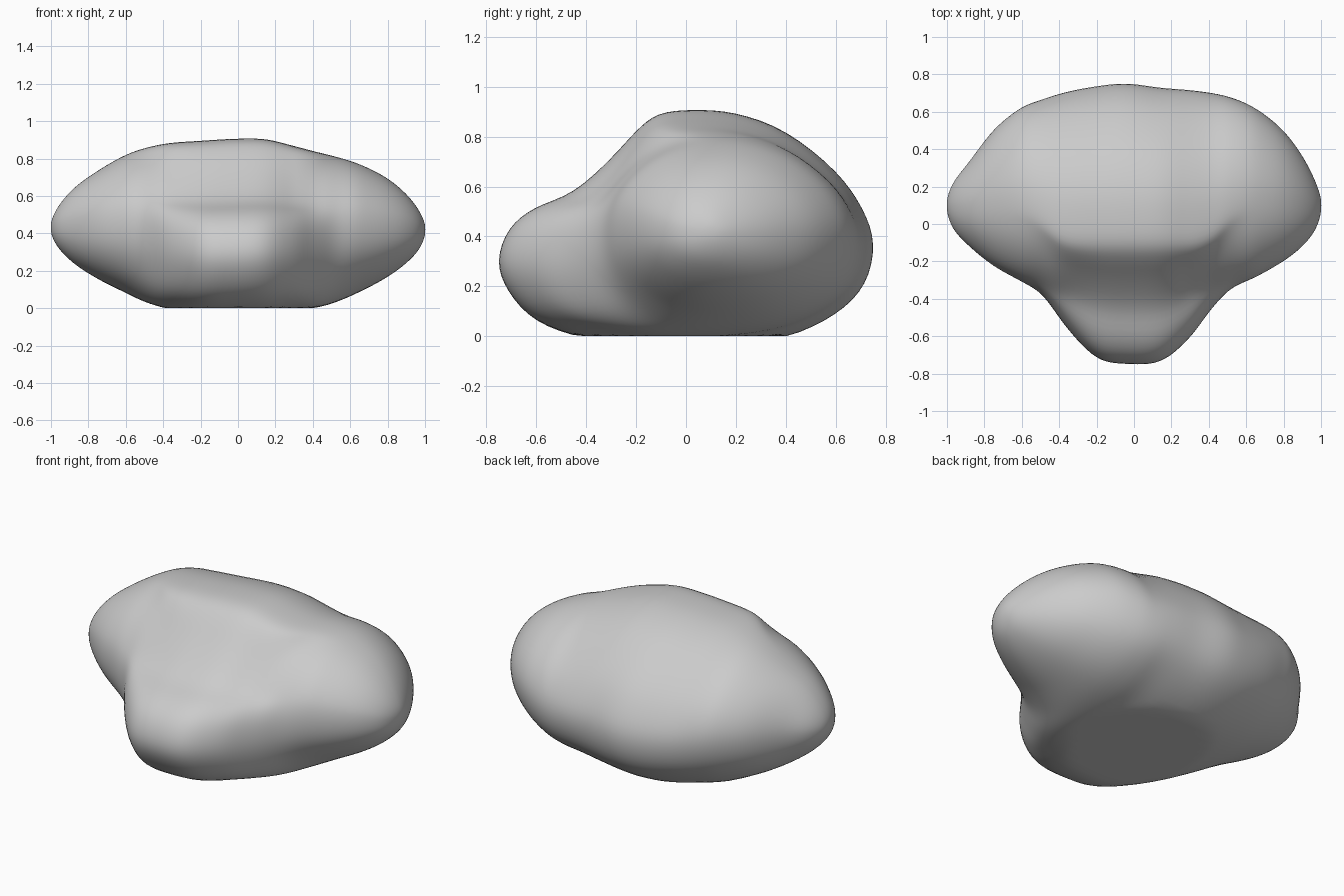
import bpy
import bmesh
from math import pi

cube = bpy.data.objects.get("Cube")
if cube:
    bpy.data.objects.remove(cube, do_unlink=True)

# Middle cross-section (y, z), from the snout tip over the top and back underneath
MIDDLE = [(-.75, .3), (-.705, .43), (-.6, .515), (-.45, .575), (-.3, .71), (-.2, .82),
          (-.11, .89), (.03, .905), (.2, .893), (.4, .82), (.6, .66), (.705, .51),
          (.75, .37), (.715, .21), (.6, .09), (.4, -.005), (.15, -.04), (-.15, -.04),
          (-.4, -.01), (-.6, .06), (-.71, .18)]
BROW = -.11  # where the top breaks down towards the snout

# Sections from right to left: x, front, back, bottom, top, snout strength
STATIONS = [(-1.003, .1, .1, .43, .43, 0),
            (-.97, -.02, .215, .335, .53, 0),
            (-.88, -.12, .335, .24, .64, 0),
            (-.75, -.225, .505, .155, .735, 0),
            (-.61, -.305, .62, .085, .815, .1),
            (-.49, -.385, .67, .03, .857, .4),
            (-.36, -.56, .71, -.005, .88, .85),
            (-.2, -.72, .74, -.035, .89, 1),
            (-.04, -.752, .755, -.04, .9, 1),
            (.14, -.74, .732, -.03, .9, 1),
            (.29, -.62, .72, -.005, .865, 1),
            (.41, -.465, .705, .003, .835, .75),
            (.52, -.35, .68, .03, .81, .3),
            (.65, -.285, .62, .085, .77, 0),
            (.79, -.205, .51, .16, .7, 0),
            (.9, -.12, .365, .24, .61, 0),
            (.975, -.02, .215, .325, .51, 0),
            (1.003, .1, .1, .42, .42, 0)]


def spline(a, b, c, d, t):
    """Smooth curve from b to c, for tuples."""
    return [q + t / 2 * (r - p + t * (2 * p - 5 * q + 4 * r - s + t * (3 * (q - r) + s - p)))
            for p, q, r, s in zip(a, b, c, d)]


def smooth_loop(points, steps):
    n = len(points)
    return [spline(*(points[(i + k) % n] for k in (-1, 0, 1, 2)), j / steps)
            for i in range(n) for j in range(steps)]


def smooth_stations(stations, steps):
    # Passing each tip swaps front with back and bottom with top, which rounds it
    def beyond(station):
        x, front, back, bottom, top, snout = station
        return x, back, front, top, bottom, snout
    p = [beyond(stations[1])] + stations + [beyond(stations[-2])]
    path = [spline(*p[i:i + 4], j / steps)
            for i in range(len(stations) - 1) for j in range(steps)]
    return path + [stations[-1]]


# Middle outline, paired with a plain rounded one that is leaner at the upper back
outline = []
for y, z in smooth_loop(MIDDLE, 4):
    u, v = y / .75, (z - .43) / .47
    power = 1.85 if u > 0 and v > 0 else 2.15
    r = (abs(u) ** power + abs(v) ** power) ** (1 / power)
    outline.append((y, v, u / r, v / r))

# Stone body lofted from right to left
bm = bmesh.new()
rings = []
for x, front, back, bottom, top, snout in smooth_stations(STATIONS, 6):
    snout = min(1, max(0, snout))
    ring = []
    for y, v, ru, rv in outline:
        if y < BROW:
            snout_y = BROW + (y - BROW) * (front - BROW) / (-.75 - BROW)
        else:
            snout_y = BROW + (y - BROW) * (back - BROW) / (.75 - BROW)
        round_y = (front + back) / 2 + (back - front) / 2 * ru
        height = (bottom + top) / 2 + (top - bottom) / 2 * (rv + (v - rv) * snout)
        ring.append(bm.verts.new((x, round_y + (snout_y - round_y) * snout, height)))
    rings.append(ring)
for a, b in zip(rings, rings[1:]):
    for k in range(len(a)):
        j = (k + 1) % len(a)
        bm.faces.new((a[k], a[j], b[j], b[k]))
bmesh.ops.remove_doubles(bm, verts=bm.verts, dist=.0005)
bmesh.ops.recalc_face_normals(bm, faces=bm.faces)

# Weathered soft, then flattened underneath
for _ in range(6):
    bmesh.ops.smooth_vert(bm, verts=bm.verts, factor=.5,
                          use_axis_x=True, use_axis_y=True, use_axis_z=True)
for vert in bm.verts:
    vert.co.z = max(vert.co.z, 0)

mesh = bpy.data.meshes.new("stone")
bm.to_mesh(mesh)
bm.free()
stone = bpy.data.objects.new("stone", mesh)
bpy.context.collection.objects.link(stone)

# Plain grey stone
grey = bpy.data.materials.new("stone grey")
grey.use_nodes = True
colour = (.6, .6, .6, 1)
grey.diffuse_color = colour
grey.node_tree.nodes["Principled BSDF"].inputs["Base Color"].default_value = colour
mesh.materials.append(grey)

bpy.context.view_layer.objects.active = stone
stone.select_set(True)
bpy.ops.object.shade_smooth_by_angle(angle=pi / 5)
